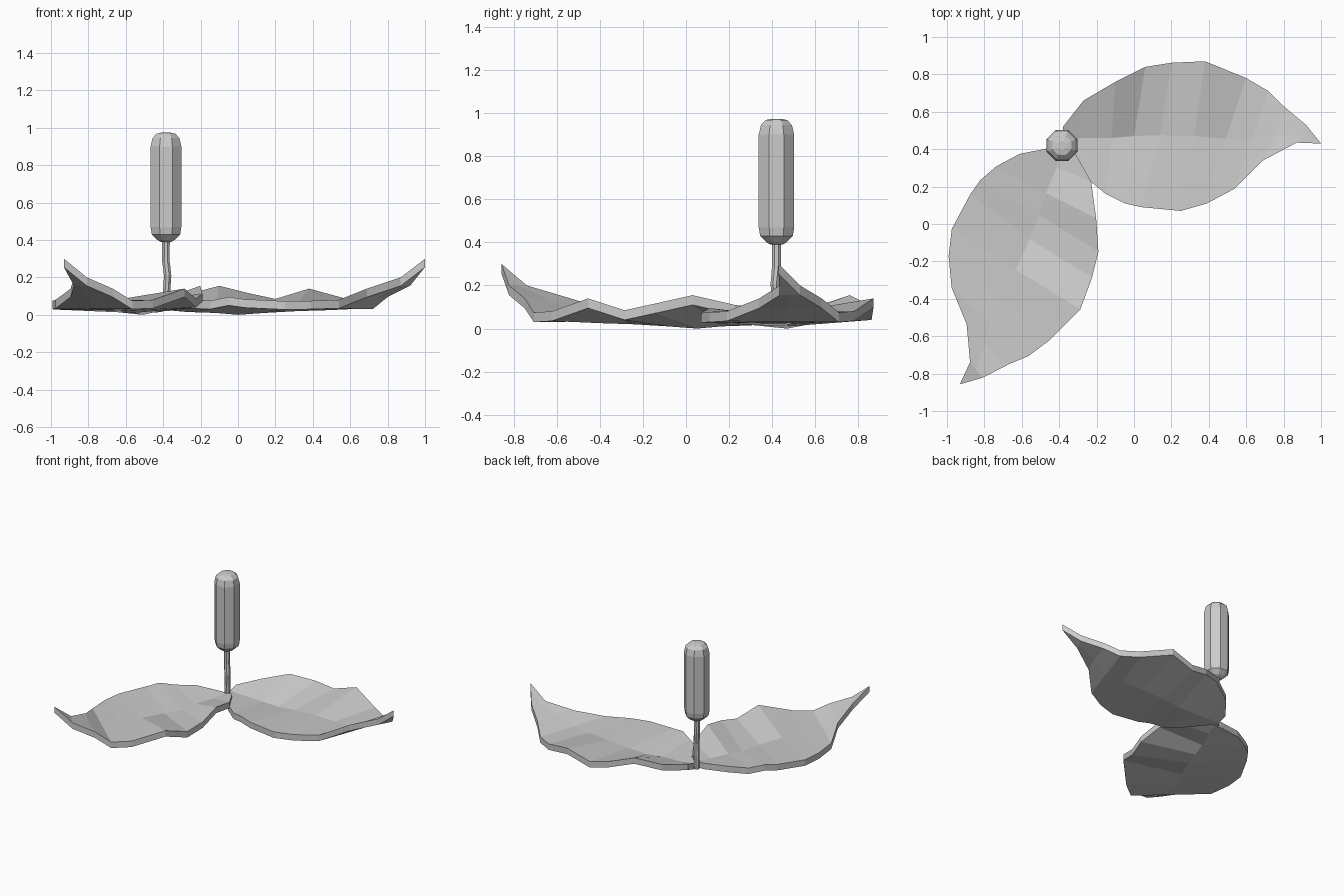
import bpy, bmesh
from math import radians, pi, cos, sin
from mathutils import Vector, Matrix

if "Cube" in bpy.data.objects:
    bpy.data.objects.remove(bpy.data.objects["Cube"])

THICK = 0.045
HUB = Vector((-0.38, 0.42, 0))

# leaf stations: back edge, midrib, front edge (top surface)
STATIONS = [
    ((-.38, .52, .09), (-.38, .45, .07), (-.36, .40, .07)),
    ((-.27, .66, .11), (-.27, .46, .06), (-.26, .25, .08)),
    ((-.10, .76, .155), (-.12, .46, .055), (-.15, .16, .075)),
    ((.06, .84, .115), (0, .47, .045), (-.05, .11, .095)),
    ((.20, .862, .085), (.14, .475, .055), (.04, .09, .083)),
    ((.38, .87, .14), (.32, .47, .065), (.25, .07, .073)),
    ((.60, .78, .08), (.49, .455, .07), (.39, .11, .075)),
    ((.72, .71, .075), (.63, .45, .077), (.54, .19, .08)),
    ((.80, .63, .14), (.755, .47, .14), (.69, .34, .14)),
    ((.92, .53, .20), (.895, .48, .20), (.87, .435, .20)),
]
TIP = (1.0, .43, .30)


def finish(bm, name):
    bmesh.ops.recalc_face_normals(bm, faces=bm.faces)
    me = bpy.data.meshes.new(name)
    bm.to_mesh(me)
    bm.free()
    ob = bpy.data.objects.new(name, me)
    bpy.context.collection.objects.link(ob)
    return ob


def leaf(name, matrix):
    bm = bmesh.new()
    rows = [[bm.verts.new(p) for p in row] for row in STATIONS]
    tip = bm.verts.new(TIP)
    for a, b in zip(rows, rows[1:]):
        for j in range(2):
            bm.faces.new((a[j], a[j + 1], b[j + 1], b[j]))
    for j in range(2):
        bm.faces.new((rows[-1][j], rows[-1][j + 1], tip))
    # underside straight below the top
    ext = bmesh.ops.extrude_face_region(bm, geom=bm.faces[:], use_keep_orig=True)
    low = [g for g in ext["geom"] if isinstance(g, bmesh.types.BMVert)]
    bmesh.ops.translate(bm, verts=low, vec=(0, 0, -THICK))
    bm.transform(matrix)
    return finish(bm, name)


def tube(name, rings, sides=8):
    """Stack of polygon rings (x, y, z, radius) with capped ends."""
    bm = bmesh.new()
    loops = []
    for x, y, z, r in rings:
        loops.append([bm.verts.new((x + r * cos((k + .5) * 2 * pi / sides),
                                    y + r * sin((k + .5) * 2 * pi / sides), z))
                      for k in range(sides)])
    for a, b in zip(loops, loops[1:]):
        for k in range(sides):
            n = (k + 1) % sides
            bm.faces.new((a[k], a[n], b[n], b[k]))
    bm.faces.new(loops[0])
    bm.faces.new(loops[-1])
    return finish(bm, name)


# two leaves, the second one swung around the stem
leaf("leaf_back", Matrix.Identity(4))
swing = (Matrix.Translation(HUB + Vector((-.028, 0, 0)))
         @ Matrix.Rotation(radians(-112.7), 4, 'Z') @ Matrix.Translation(-HUB))
leaf("leaf_front", swing)

# slightly bent stem
tube("stem", [(-.382, .418, .02, .02), (-.382, .418, .12, .021),
              (-.376, .412, .21, .021), (-.386, .42, .29, .022),
              (-.385, .42, .40, .022)])

# rounded seed head
X, Y = -.385, .42
tube("seed_head", [(X, Y, .39, .03), (X, Y, .40, .05), (X, Y, .43, .082),
                   (X, Y, .47, .089), (X, Y, .90, .089), (X, Y, .945, .078),
                   (X, Y, .968, .054), (X, Y, .974, .025)])
